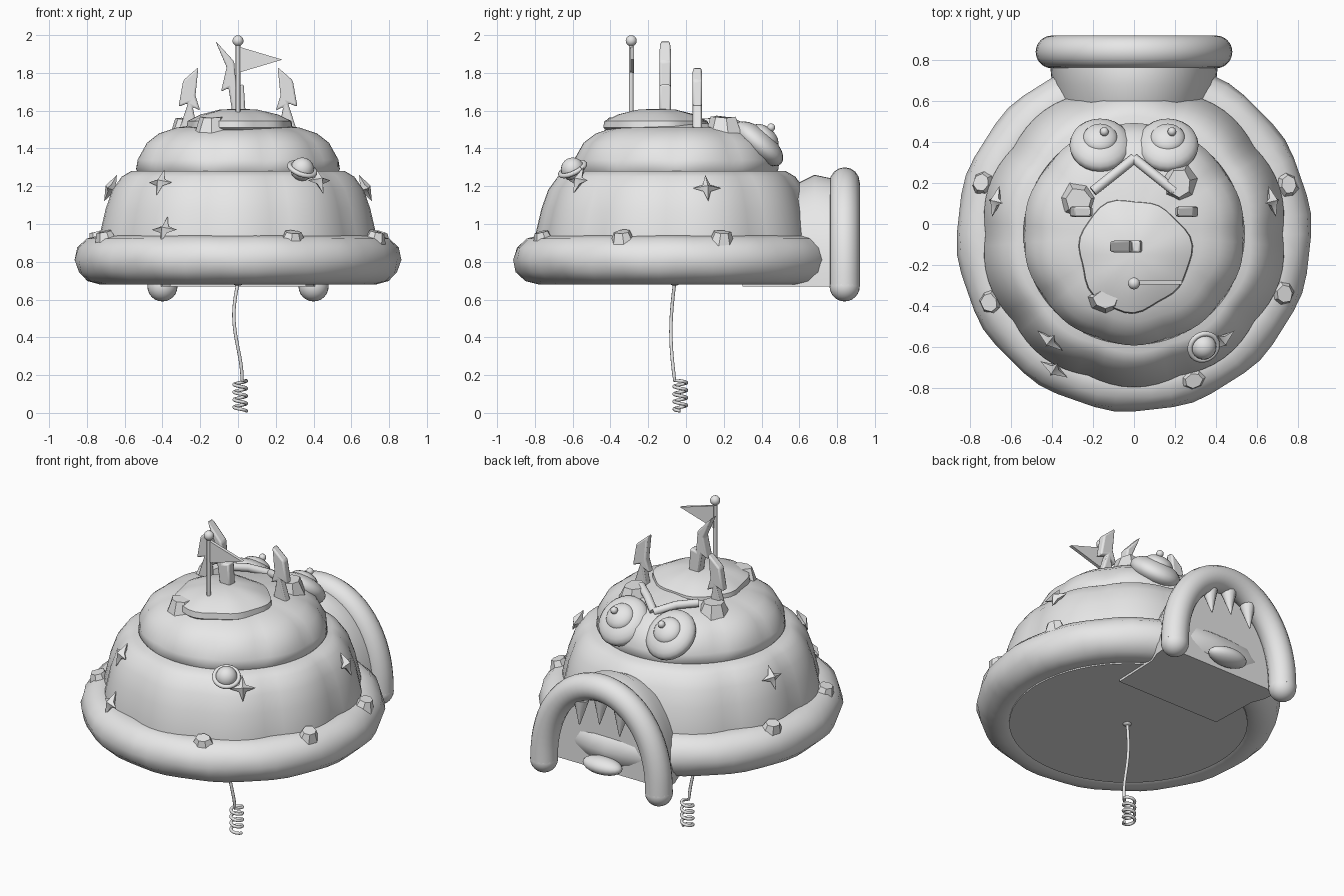
import bpy, bmesh, math, random
from math import sin, cos, pi, radians
from mathutils import Matrix, Vector

random.seed(4)
if "Cube" in bpy.data.objects:
    bpy.data.objects.remove(bpy.data.objects["Cube"])

grey = bpy.data.materials.new("plain_grey")
grey.use_nodes = True
grey.diffuse_color = (0.8, 0.8, 0.8, 1)
grey.node_tree.nodes["Principled BSDF"].inputs["Base Color"].default_value = (0.8, 0.8, 0.8, 1)

MID = Vector((0, -0.05, 0))  # axis of the domed body


def add(name, mesh, angle=50):
    mesh.materials.clear()
    mesh.materials.append(grey)
    ob = bpy.data.objects.new(name, mesh)
    bpy.context.collection.objects.link(ob)
    if angle:
        bpy.ops.object.select_all(action='DESELECT')
        ob.select_set(True)
        bpy.context.view_layer.objects.active = ob
        bpy.ops.object.shade_smooth_by_angle(angle=radians(angle))
    return ob


def finish(name, bm, angle=50):
    bmesh.ops.recalc_face_normals(bm, faces=bm.faces)
    mesh = bpy.data.meshes.new(name)
    bm.to_mesh(mesh)
    bm.free()
    return add(name, mesh, angle)


def bridge(bm, rings, closed=True):
    """Join successive rings of vertices with quads."""
    n = len(rings[0])
    for a, b in zip(rings, rings[1:]):
        for i in range(n if closed else n - 1):
            j = (i + 1) % n
            bm.faces.new((a[i], a[j], b[j], b[i]))


def lathe(name, profile, centre, segs=72, wobble=lambda a, k: 1, loop=False, angle=50):
    """Turn a profile about z; wobble changes the radius by angle and row."""
    bm = bmesh.new()
    rings = []
    for k, (r, z) in enumerate(profile):
        ring = []
        for i in range(segs):
            a = 2 * pi * i / segs
            q = r * wobble(a, k)
            ring.append(bm.verts.new((centre.x + q * cos(a), centre.y + q * sin(a), z)))
        rings.append(ring)
    bridge(bm, rings + rings[:1] if loop else rings)
    if not loop:
        bm.faces.new(rings[0])
        bm.faces.new(rings[-1])
    return finish(name, bm, angle)


def facing(pos, direction, size=(1, 1, 1)):
    q = Vector(direction).to_track_quat('Z', 'Y').to_matrix().to_4x4()
    return Matrix.Translation(pos) @ q @ Matrix.Diagonal((*size, 1))


def ball(name, pos, size, direction=(0, 0, 1), segs=24):
    bm = bmesh.new()
    bmesh.ops.create_uvsphere(bm, u_segments=segs, v_segments=segs // 2, radius=1,
                              matrix=facing(pos, direction, size))
    return finish(name, bm)


def cone(name, a, b, r1, r2, segs=12):
    a, b = Vector(a), Vector(b)
    bm = bmesh.new()
    bmesh.ops.create_cone(bm, cap_ends=True, segments=segs, radius1=r1, radius2=r2,
                          depth=(b - a).length, matrix=facing((a + b) / 2, b - a))
    return finish(name, bm)


def tube(name, points, radius, res=4):
    cu = bpy.data.curves.new(name, 'CURVE')
    cu.dimensions = '3D'
    cu.bevel_depth, cu.bevel_resolution, cu.use_fill_caps = radius, res, True
    sp = cu.splines.new('POLY')
    sp.points.add(len(points) - 1)
    for p, co in zip(sp.points, points):
        p.co = (*co, 1)
    tmp = bpy.data.objects.new(name, cu)
    bpy.context.collection.objects.link(tmp)
    bpy.context.view_layer.update()
    mesh = bpy.data.meshes.new_from_object(tmp.evaluated_get(bpy.context.evaluated_depsgraph_get()))
    bpy.data.objects.remove(tmp)
    return add(name, mesh)


def plate(name, outline, y, thick, bevel=0.0):
    """Extrude an outline of x, z points along y."""
    bm = bmesh.new()
    f = bm.faces.new([bm.verts.new((x, y - thick / 2, z)) for x, z in outline])
    new = bmesh.ops.extrude_face_region(bm, geom=[f])["geom"]
    bmesh.ops.translate(bm, vec=(0, thick, 0), verts=[v for v in new if isinstance(v, bmesh.types.BMVert)])
    ob = finish(name, bm, 30)
    if bevel:
        m = ob.modifiers.new("soft_edges", 'BEVEL')
        m.width, m.segments = bevel, 2
    return ob


def rock(name, pos, size, direction=(0, 0, 1)):
    bm = bmesh.new()
    bmesh.ops.create_cone(bm, cap_ends=True, segments=7, radius1=1, radius2=0.65, depth=2)
    for v in bm.verts:
        v.co *= random.uniform(0.9, 1.1)
    bm.transform(facing(pos, direction, size))
    return finish(name, bm, 0)


def star(name, pos, direction):
    bm = bmesh.new()
    rim = [bm.verts.new((r * sin(i * pi / 4), r * cos(i * pi / 4), 0))
           for i, r in enumerate([0.078, 0.028] * 4)]
    for z in (0.03, -0.03):
        top = bm.verts.new((0, 0, z))
        for i in range(8):
            bm.faces.new((rim[i], rim[(i + 1) % 8], top))
    bm.transform(facing(pos, direction))
    return finish(name, bm, 40)


# Domed body: bottom rim, underside and two lobed tiers
ring = [(0.73 + 0.135 * cos(t * pi / 6), 0.81 + 0.13 * sin(t * pi / 6)) for t in range(12)]
lathe("bottom_rim", ring, MID, 56, lambda a, k: 1 + 0.006 * sin(14 * a + k), True)
lathe("underside", [(0.68, 0.685), (0.68, 0.72)], MID, 56)
lobes = lambda a, k: 0.985 + 0.03 * abs(sin(5 * a))
lathe("lower_tier", [(0.74, 0.85), (0.735, 0.95), (0.705, 1.08), (0.67, 1.18), (0.62, 1.25),
                     (0.57, 1.28), (0.4, 1.28)], MID, 80, lobes)
lathe("upper_tier", [(0.52, 1.26), (0.54, 1.29), (0.535, 1.34), (0.485, 1.43), (0.42, 1.48),
                     (0.33, 1.51), (0.05, 1.55)], MID, 80,
      lambda a, k: 1 if k < 2 else lobes(a, k))
lathe("top_icing", [(0.24, 1.48), (0.275, 1.51), (0.27, 1.545), (0.2, 1.58), (0.1, 1.605), (0.02, 1.61)],
      Vector((0, -0.15, 0)), 40, lambda a, k: 1 + 0.04 * sin(3 * a + 1) + 0.025 * sin(7 * a))

# Mouth: lip, throat, back wall, teeth and tongue
def arch(y, half, top, base=0.67, n=32):
    return [(half * cos(pi * i / n), y, base + (top - base) * sin(pi * i / n) ** 0.9)
            for i in range(n + 1)]

lip = arch(0.84, 0.4, 1.22)
tube("mouth_lip", lip, 0.08, 6)
for end in (lip[0], lip[-1]):
    ball("lip_end", end, (0.08, 0.08, 0.08))
bm = bmesh.new()
rows = [[bm.verts.new(p) for p in arch(y, h, t)]
        for y, h, t in [(0.3, 0.36, 1.18), (0.6, 0.37, 1.22), (0.68, 0.4, 1.26), (0.78, 0.41, 1.24)]]
bridge(bm, rows)
bm.faces.new(rows[0])
bm.faces.new(rows[-1])
finish("throat", bm)
for x, z in ((-0.14, 1.11), (0, 1.15), (0.14, 1.11)):
    cone("tooth", (x, 0.84, z), (x, 0.86, z - 0.15), 0.045, 0.003)
ball("tongue", (0, 0.83, 0.73), (0.13, 0.07, 0.05))

# Eyes, brows and brow rocks
look = Vector((0, 0.65, 0.75)).normalized()
for s in (-1, 1):
    c = Vector((0.165 * s, 0.385, 1.425))
    ball("eye", c, (0.15, 0.16, 0.075), look)
    ball("iris", c + look * 0.05, (0.085, 0.085, 0.05), look)
    ball("pupil", c + look * 0.1 + Vector((0.02, 0, 0.01)), (0.022, 0.022, 0.022), look, 12)
    tube("brow", [(0, 0.32, 1.5), (0.1 * s, 0.24, 1.54), (0.2 * s, 0.16, 1.55)], 0.024)
rock("brow_rock_right", (-0.27, 0.11, 1.515), (0.1, 0.1, 0.045))
rock("brow_rock_left", (0.22, 0.2, 1.52), (0.09, 0.1, 0.045))
rock("icing_rock", (-0.14, -0.37, 1.515), (0.09, 0.07, 0.05))

# Lightning bolts
side = [(0.21, 1.83), (0.29, 1.76), (0.315, 1.62), (0.265, 1.64), (0.31, 1.5),
        (0.215, 1.5), (0.24, 1.62), (0.2, 1.6), (0.225, 1.68)]
for s, n in ((1, "left_bolt"), (-1, "right_bolt")):
    plate(n, [(s * x, z) for x, z in side], 0.06, 0.05, 0.01)
plate("middle_bolt", [(-0.12, 1.97), (-0.02, 1.86), (-0.01, 1.73), (0.03, 1.74), (0.04, 1.59),
                      (-0.03, 1.59), (-0.05, 1.72), (-0.09, 1.7), (-0.06, 1.83)], -0.11, 0.06, 0.01)

# Flag
cone("flag_pole", (0, -0.29, 1.55), (0, -0.29, 1.97), 0.012, 0.012)
ball("pole_knob", (0, -0.29, 1.97), (0.029, 0.029, 0.029))
plate("flag", [(0, 1.94), (0.235, 1.87), (0, 1.8)], -0.285, 0.02)

# Rocks resting on the rim
for x, y in ((-0.74, 0.2), (0.75, 0.19), (-0.7, -0.38), (0.73, -0.34), (0.29, -0.76)):
    out = Vector((x, y, 0)) - MID
    rock("rim_rock", (x, y, 0.93), (0.07, 0.06, 0.03), out.normalized() * 0.25 + Vector((0, 0, 1)))

# Stars and ringed planet on the lower tier
for x, y, z in ((-0.41, -0.57, 1.22), (-0.39, -0.71, 0.97), (0.43, -0.57, 1.23),
                (0.675, 0.11, 1.19), (-0.675, 0.11, 1.19)):
    out = (Vector((x, y, 0)) - MID).normalized()
    star("star", (x, y, z), out + Vector((0, 0, 0.5)))
spot = Vector((0.34, -0.6, 1.29))
ball("planet", spot, (0.062, 0.062, 0.062))
tilt = facing(spot, (0.3, -0.4, 0.85))
tube("planet_ring", [tilt @ Vector((0.07 * cos(i * pi / 12), 0.07 * sin(i * pi / 12), 0))
                     for i in range(25)], 0.013)

# Hanging cord with a coiled end
cord = [(-0.022 * sin(t * 1.5 * pi), -0.06 - 0.02 * sin(t * pi), 0.69 - 0.52 * t)
        for t in [i / 16 for i in range(17)]]
coil = [(0.012 + 0.033 * cos(a), -0.03 + 0.033 * sin(a), 0.17 - 0.16 * a / (8 * pi))
        for a in [i * pi / 8 for i in range(65)]]
tube("cord", cord + coil, 0.009, 2)
ball("cord_anchor", (0, -0.06, 0.685), (0.025, 0.025, 0.012), segs=12)
